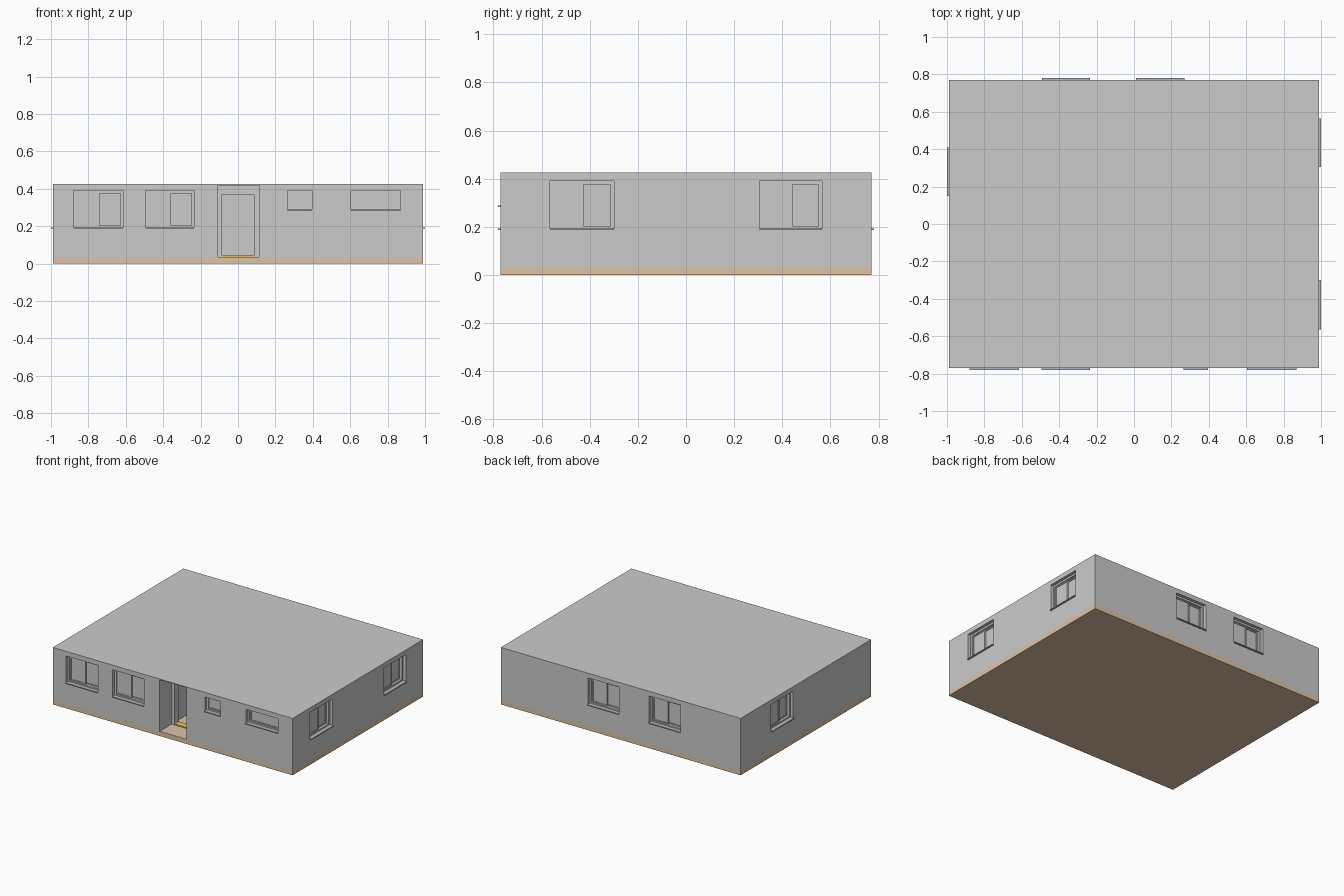
import bpy, bmesh
from math import pi
from mathutils import Matrix, Vector

if "Cube" in bpy.data.objects:
    bpy.data.objects.remove(bpy.data.objects["Cube"])

HX, HY, FLOOR, TOP, T = 0.99, 0.77, 0.035, 0.425, 0.06


def material(name, rgb):
    m = bpy.data.materials.new(name)
    m.diffuse_color = (*rgb, 1)
    m.use_nodes = True
    m.node_tree.nodes["Principled BSDF"].inputs["Base Color"].default_value = m.diffuse_color
    return m


tan = material("tan_floor", (0.72, 0.55, 0.39))
gold = material("gold_threshold", (0.75, 0.52, 0.12))
blue = material("sill_blue_grey", (0.42, 0.48, 0.53))


def boxes(name, parts, matrix=Matrix(), mat=None):
    """One object from (x0, x1, y0, y1, z0, z1) blocks."""
    bm = bmesh.new()
    for x0, x1, y0, y1, z0, z1 in parts:
        m = Matrix.Translation(((x0 + x1) / 2, (y0 + y1) / 2, (z0 + z1) / 2))
        bmesh.ops.create_cube(bm, size=1, matrix=m @ Matrix.Diagonal((x1 - x0, y1 - y0, z1 - z0, 1)))
    bm.transform(matrix)
    me = bpy.data.meshes.new(name)
    bm.to_mesh(me)
    bm.free()
    ob = bpy.data.objects.new(name, me)
    bpy.context.collection.objects.link(ob)
    if mat:
        me.materials.append(mat)
    return ob


def side(angle, dist):
    """Local frame of a facade: x runs along it, y = 0 outside face, +y goes inward."""
    return Matrix.Rotation(angle, 4, 'Z') @ Matrix.Translation((0, -dist, 0))


FRONT, RIGHT = side(0, HY), side(pi / 2, HX)
BACK, LEFT = side(pi, HY), side(-pi / 2, HX)

# facade, left edge, right edge, bottom, top, number of sashes
windows = [
    ("front_window_a", FRONT, -0.88, -0.615, 0.19, 0.39, 2),
    ("front_window_b", FRONT, -0.495, -0.235, 0.19, 0.39, 2),
    ("front_window_small", FRONT, 0.265, 0.395, 0.285, 0.39, 1),
    ("front_window_wide", FRONT, 0.605, 0.87, 0.285, 0.39, 1),
    ("right_window_a", RIGHT, -0.565, -0.30, 0.19, 0.39, 2),
    ("right_window_b", RIGHT, 0.305, 0.565, 0.19, 0.39, 2),
    ("back_window_a", BACK, -0.27, -0.012, 0.19, 0.39, 2),
    ("back_window_b", BACK, 0.235, 0.492, 0.19, 0.39, 2),
    ("left_window", LEFT, -0.41, -0.15, 0.19, 0.39, 2),
]


def ring(x0, x1, z0, z1, w, y0, y1):
    """Four bars around an opening."""
    return [(x0, x0 + w, y0, y1, z0, z1), (x1 - w, x1, y0, y1, z0, z1),
            (x0 + w, x1 - w, y0, y1, z0, z0 + w), (x0 + w, x1 - w, y0, y1, z1 - w, z1)]


# Floor slab and roof
boxes("floor_slab", [(-HX, HX, -HY, HY, 0, FLOOR)], mat=tan)
boxes("roof", [(-HX, HX, -HY, HY, TOP - 0.006, TOP)])

# Outer walls, cut by the room, the windows and the entry
walls = boxes("outer_walls", [(-HX, HX, -HY, HY, FLOOR, TOP - 0.006)])


def cut(cutter):
    mod = walls.modifiers.new("cut", 'BOOLEAN')
    mod.operation, mod.solver, mod.object = 'DIFFERENCE', 'EXACT', cutter
    bpy.context.view_layer.objects.active = walls
    bpy.ops.object.modifier_apply(modifier=mod.name)
    bpy.data.objects.remove(cutter)


cut(boxes("room_cutter", [(-HX + T, HX - T, -HY + T, HY - T, -0.1, 0.6)]))
cut(boxes("entry_cutter", [(-0.107, 0.112, -HY - 0.1, -HY + 0.1, -0.1, 0.6)]))
for name, m, x0, x1, z0, z1, n in windows:
    cut(boxes(name + "_cutter", [(x0, x1, -0.05, T + 0.05, z0, z1)], m))

# Windows: outer frame, sliding sashes on two tracks, glass and a projecting sill
for name, m, x0, x1, z0, z1, n in windows:
    w = 0.014
    boxes(name + "_frame", ring(x0, x1, z0, z1, w, 0.022, T - 0.004), m)
    a, b, c, d = x0 + w, x1 - w, z0 + w, z1 - w
    mid = (a + b) / 2
    spans = [(a, b)] if n == 1 else [(a, mid + 0.007), (mid - 0.007, b)]
    for i, (s0, s1) in enumerate(spans):
        y = 0.028 + 0.013 * i
        boxes(f"{name}_sash_{i + 1}", ring(s0, s1, c, d, 0.008, y, y + 0.011), m)
        boxes(f"{name}_glass_{i + 1}",
              [(s0 + 0.008, s1 - 0.008, y + 0.004, y + 0.007, c + 0.008, d - 0.008)], m)
    boxes(name + "_sill", [(x0, x1, -0.01, 0.022, z0 - 0.003, z0 + 0.004)], m, blue)

# Entry hall: side walls, end wall, then the door surround set back from the front
TW = TOP - 0.006
boxes("hall_walls", [(-0.157, -0.107, T, 0.75, FLOOR, TW), (0.112, 0.162, T, 0.75, FLOOR, TW),
                     (-0.107, 0.112, 0.70, 0.75, FLOOR, TW)], FRONT)
boxes("door_surround", [(-0.107, -0.085, 0.14, 0.19, FLOOR, TW), (0.085, 0.112, 0.14, 0.19, FLOOR, TW),
                        (-0.085, 0.085, 0.14, 0.19, 0.37, TW)], FRONT)
boxes("door_threshold", [(-0.085, 0.085, 0.14, 0.19, FLOOR, FLOOR + 0.008)], FRONT, gold)
